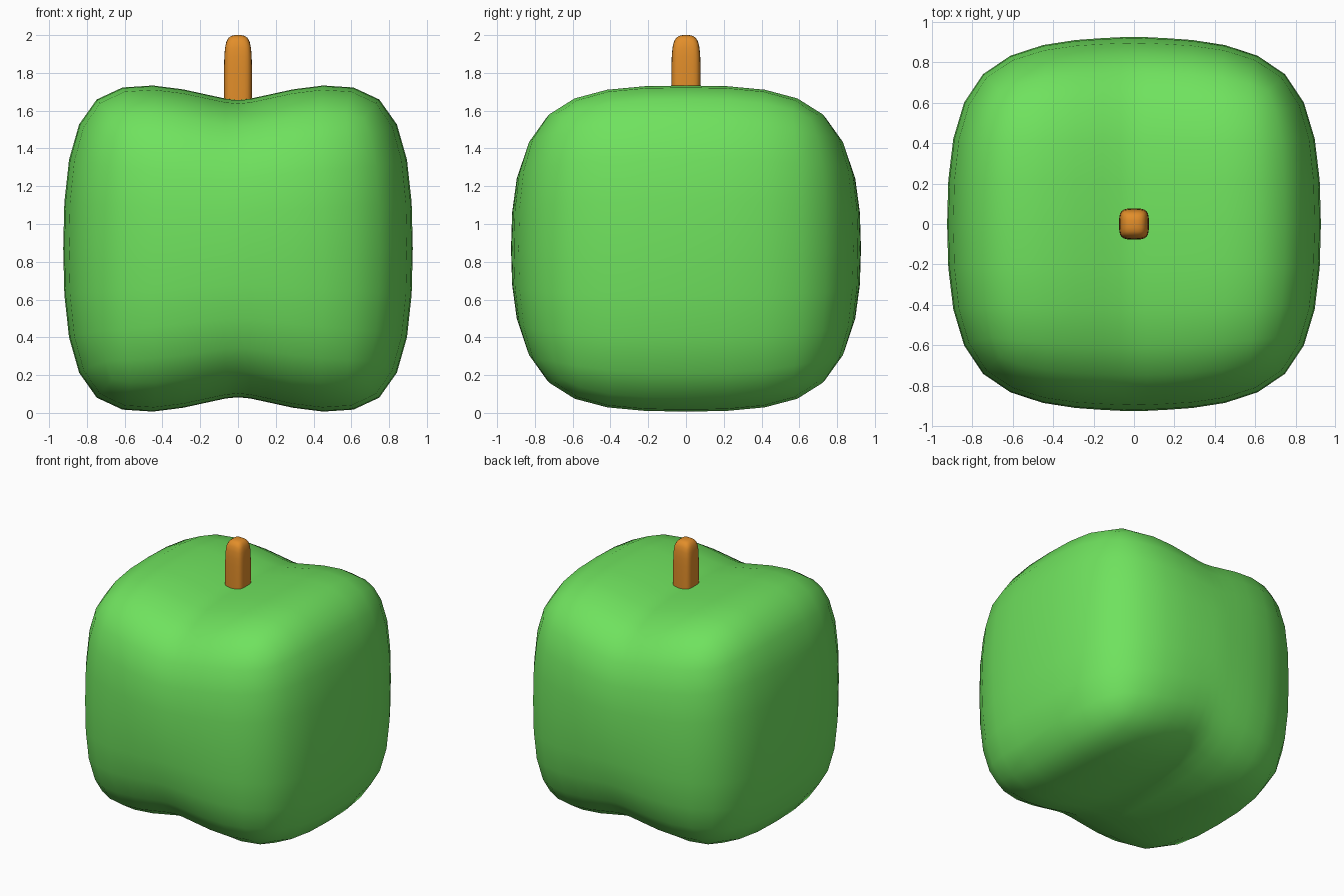
import bpy, bmesh

if "Cube" in bpy.data.objects:
    bpy.data.objects.remove(bpy.data.objects["Cube"])


def smooth_block(name, xs, ys, zs, place, color):
    """Shell of a box grid, each cage point moved by place(), then subdivided."""
    bm = bmesh.new()
    axes = (xs, ys, zs)
    cache = {}

    def vert(idx):
        if idx not in cache:
            cache[idx] = bm.verts.new(place(*[axes[a][idx[a]] for a in range(3)]))
        return cache[idx]

    for axis in range(3):
        u, v = (axis + 1) % 3, (axis + 2) % 3
        for end in (0, len(axes[axis]) - 1):
            for i in range(len(axes[u]) - 1):
                for j in range(len(axes[v]) - 1):
                    quad = []
                    for di, dj in ((0, 0), (1, 0), (1, 1), (0, 1)):
                        idx = [0, 0, 0]
                        idx[axis], idx[u], idx[v] = end, i + di, j + dj
                        quad.append(vert(tuple(idx)))
                    bm.faces.new(quad if end else quad[::-1])
    for f in bm.faces:
        f.smooth = True
    mesh = bpy.data.meshes.new(name)
    bm.to_mesh(mesh)
    bm.free()
    obj = bpy.data.objects.new(name, mesh)
    bpy.context.collection.objects.link(obj)
    sub = obj.modifiers.new("round", 'SUBSURF')
    sub.levels = sub.render_levels = 2
    mat = bpy.data.materials.new(name + "_color")
    mat.diffuse_color = color
    mat.use_nodes = True
    mat.node_tree.nodes["Principled BSDF"].inputs["Base Color"].default_value = mat.diffuse_color
    mesh.materials.append(mat)
    return obj


# Fruit body: boxy, with a soft groove along y on the top and bottom
def fruit_point(x, y, z):
    mid_x = abs(x) < 0.5
    if mid_x:
        px = x
        py = y * (0.95 if z == 0 else 0.885)
        pz = z * (0.785 if y == 0 else 0.765)
    else:
        on = (y != 0) + (z != 0)
        px = x * (0.977, 0.89, 0.86)[on]
        py = y * (0.89 if z == 0 else 0.86)
        pz = z * (1.0 if y == 0 else 0.968)
    return px, py, pz + 0.87


smooth_block("fruit_body", (-1, -0.02, 0.02, 1), (-1, 0, 1), (-1, 0, 1),
             fruit_point, (0.16, 0.76, 0.112, 1))

# Stem: slim rounded post sunk into the groove
smooth_block("stem", (-0.074, 0, 0.074), (-0.077, 0, 0.077), (1.38, 1.79, 2.0),
             lambda x, y, z: (x, y, z), (0.76, 0.27, 0.023, 1))
